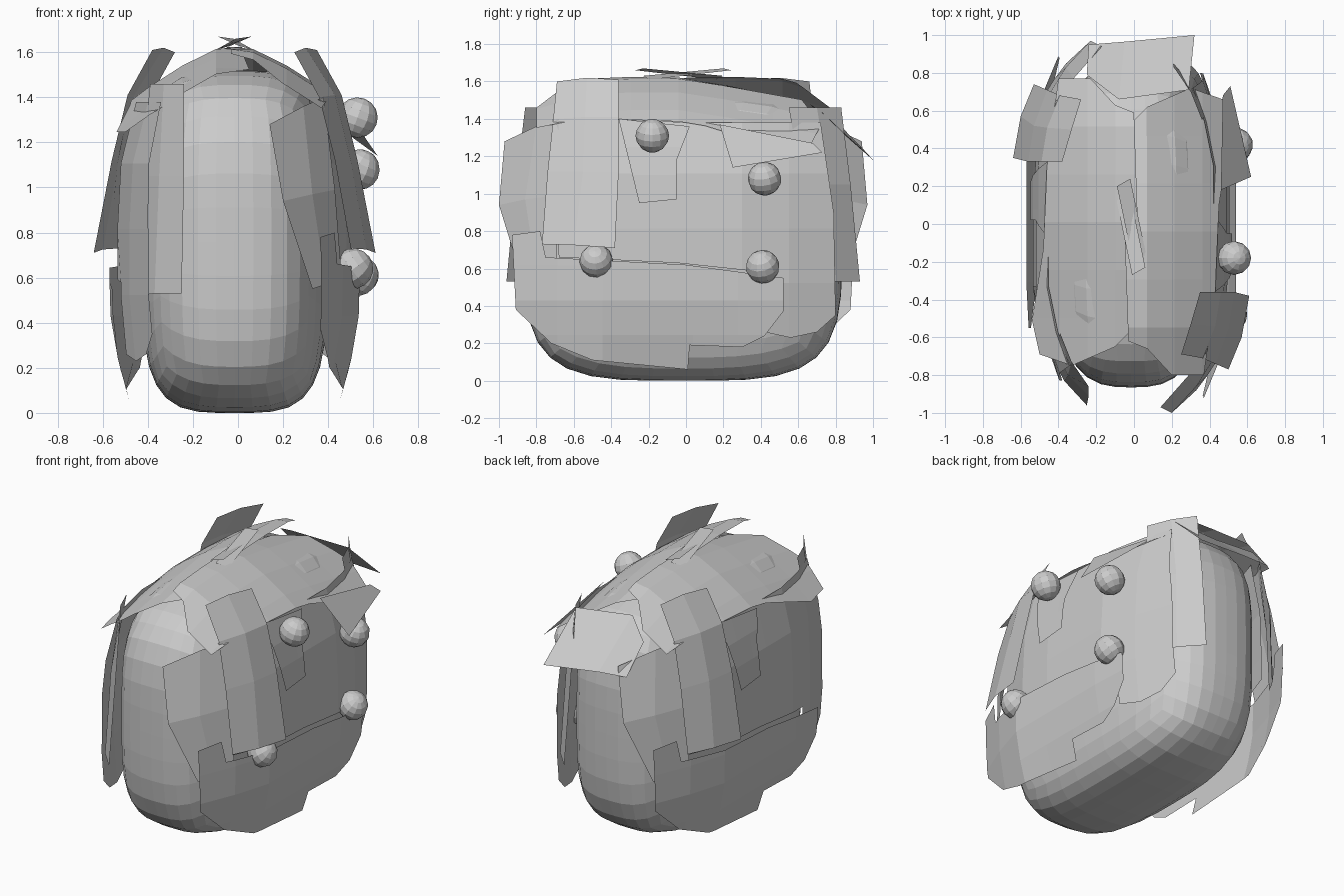
import bpy, bmesh
from mathutils import Vector

if "Cube" in bpy.data.objects:
    bpy.data.objects.remove(bpy.data.objects["Cube"])

C = -0.015          # centre of the half-turn symmetry in x and y


def finish(name, bm):
    mesh = bpy.data.meshes.new(name)
    bm.to_mesh(mesh)
    bm.free()
    ob = bpy.data.objects.new(name, mesh)
    bpy.context.collection.objects.link(ob)
    return ob


def half_turn(ob):
    """Second copy rotated 180 degrees about the vertical centre line."""
    mesh = ob.data.copy()
    for v in mesh.vertices:
        v.co.x, v.co.y = 2 * C - v.co.x, 2 * C - v.co.y
    twin = bpy.data.objects.new(ob.name + "_opposite", mesh)
    bpy.context.collection.objects.link(twin)


def sheet(name, outline, bend, cuts=(5, 3)):
    """Cut a flat outline into a grid, then bend it onto a curved surface."""
    bm = bmesh.new()
    bm.faces.new([bm.verts.new((u, v, 0)) for u, v in outline])
    for axis in (0, 1):
        lo = min(p[axis] for p in outline)
        hi = max(p[axis] for p in outline)
        n = Vector((1, 0, 0)) if axis == 0 else Vector((0, 1, 0))
        for i in range(1, cuts[axis] + 1):
            geom = bm.verts[:] + bm.edges[:] + bm.faces[:]
            bmesh.ops.bisect_plane(bm, geom=geom, plane_no=n,
                                   plane_co=n * (lo + (hi - lo) * i / (cuts[axis] + 1)))
    for v in bm.verts:
        v.co = bend(v.co.x, v.co.y)
    half_turn(finish(name, bm))


def strip(name, rows, paired=True):
    """Quads between successive rows of points."""
    bm = bmesh.new()
    vs = [[bm.verts.new(p) for p in r] for r in rows]
    for a, b in zip(vs, vs[1:]):
        for i in range(len(a) - 1):
            bm.faces.new((a[i], a[i + 1], b[i + 1], b[i]))
    ob = finish(name, bm)
    if paired:
        half_turn(ob)


# rounded block body: rounder in plan than in elevation
bm = bmesh.new()
bmesh.ops.create_cube(bm, size=2)
bmesh.ops.subdivide_edges(bm, edges=bm.edges[:], cuts=9, use_grid_fill=True)
PLAN, RISE = 3.0, 3.9
for v in bm.verts:
    h = (abs(v.co.x) ** PLAN + abs(v.co.y) ** PLAN) ** (1 / PLAN)
    p = v.co / (h ** RISE + abs(v.co.z) ** RISE) ** (1 / RISE)
    v.co = (C + 0.415 * p.x, C + 0.85 * p.y, 0.76 + 0.76 * p.z)
finish("body", bm)


# curved surfaces the covering sheets follow
def lower_side(y, z):
    drop = 0.17 * (max(0, abs(y) - 0.48) / 0.44) ** 1.1
    return (0.54 - 0.09 * (max(0, 0.5 - z) / 0.45) ** 1.6 - drop, y, z)


def upper_side(y, z):
    drop = 0.14 * (max(0, abs(y) - 0.35) / 0.45) ** 1.2
    return (0.505 - 0.09 * (max(0, z - 0.9) / 0.5) ** 2
            - 0.1 * max(0, 0.5 - z) - drop, y, z)


def roof(x, y):
    return (x, y, 1.64 - 0.35 * abs(x) - 0.5 * x * x
            - 0.18 * max(0, y) - 0.3 * max(0, -y - 0.5))


# side sheets
sheet("lower_side_sheet", [
    (-0.93, 0.78), (-0.78, 0.80), (-0.75, 0.66), (0.0, 0.62), (0.52, 0.55),
    (0.52, 0.37), (0.42, 0.24), (0.30, 0.18), (0.02, 0.19), (0.01, 0.06),
    (-0.50, 0.11), (-0.72, 0.20), (-0.91, 0.38)], lower_side)
sheet("upper_side_sheet", [
    (-0.70, 1.40), (-0.36, 1.40), (0.02, 1.38), (0.54, 1.38), (0.72, 1.38),
    (0.79, 0.90), (0.80, 0.35), (0.70, 0.26), (0.56, 0.23), (0.42, 0.26),
    (0.42, 0.58), (-0.05, 0.63), (-0.68, 0.66)], upper_side)
sheet("middle_side_sheet", [
    (-0.36, 1.40), (0.02, 1.36), (-0.05, 1.18), (-0.05, 0.97), (-0.25, 0.95)],
    lambda y, z: (upper_side(y, z)[0] + 0.015, y, z), (2, 2))

# sloping roof sheets
sheet("roof_sheet", [
    (0.37, -0.80), (0.20, -0.80), (0.07, -0.66), (-0.03, -0.62), (-0.06, 0.25),
    (-0.08, 0.47), (0.07, 0.62), (0.30, 0.72), (0.47, 0.66), (0.51, 0.48),
    (0.45, 0.10), (0.43, -0.36)], roof, (3, 5))

# tall strip standing off the side
strip("hanging_strip", [
    [(0.25, -0.69, 1.60), (0.30, -0.53, 1.62), (0.35, -0.36, 1.61)],
    [(0.36, -0.71, 1.40), (0.43, -0.54, 1.41), (0.46, -0.36, 1.41)],
    [(0.43, -0.74, 1.12), (0.50, -0.55, 1.12), (0.53, -0.36, 1.12)],
    [(0.50, -0.77, 0.73), (0.57, -0.60, 0.725), (0.61, -0.38, 0.71)]])

# corner sheets
strip("front_corner_sheet", [
    [(0.14, -0.97, 1.28), (0.29, -0.80, 1.36), (0.38, -0.68, 1.40)],
    [(0.20, -1.00, 0.94), (0.33, -0.86, 0.97), (0.43, -0.70, 0.99)],
    [(0.33, -0.88, 0.55), (0.39, -0.80, 0.57), (0.46, -0.69, 0.60)]])
strip("back_corner_sheet", [
    [(0.21, 0.83, 1.46), (0.30, 0.70, 1.46), (0.36, 0.55, 1.46)],
    [(0.21, 0.88, 1.05), (0.32, 0.77, 1.05), (0.40, 0.62, 1.05)],
    [(0.22, 0.93, 0.53), (0.34, 0.80, 0.53), (0.41, 0.66, 0.52)]])

# loose flaps
strip("side_flap", [
    [(0.46, 0.18, 1.37), (0.47, 0.68, 1.27)],
    [(0.62, 0.25, 1.14), (0.51, 0.73, 1.22)]], paired=False)
strip("ridge_flap", [
    [(-0.09, 0.20, 1.67), (-0.02, 0.24, 1.66)],
    [(0.00, -0.23, 1.63), (0.07, -0.19, 1.61)]])
strip("back_flap", [
    [(-0.25, 0.79, 1.40), (-0.08, 0.66, 1.48), (0.29, 0.71, 1.45)],
    [(-0.24, 0.95, 1.23), (-0.05, 0.965, 1.22), (0.32, 1.00, 1.18)]], paired=False)

# round knobs on the right side
for i, loc in enumerate([(0.53, -0.18, 1.31), (0.54, 0.42, 1.08),
                         (0.535, 0.41, 0.61), (0.51, -0.48, 0.64)]):
    bm = bmesh.new()
    bmesh.ops.create_uvsphere(bm, u_segments=12, v_segments=8, radius=0.09)
    ob = finish(f"knob_{i + 1}", bm)
    ob.location = loc
    ob.rotation_euler = (0.3 * i, 0.35, 0.4 * i)
